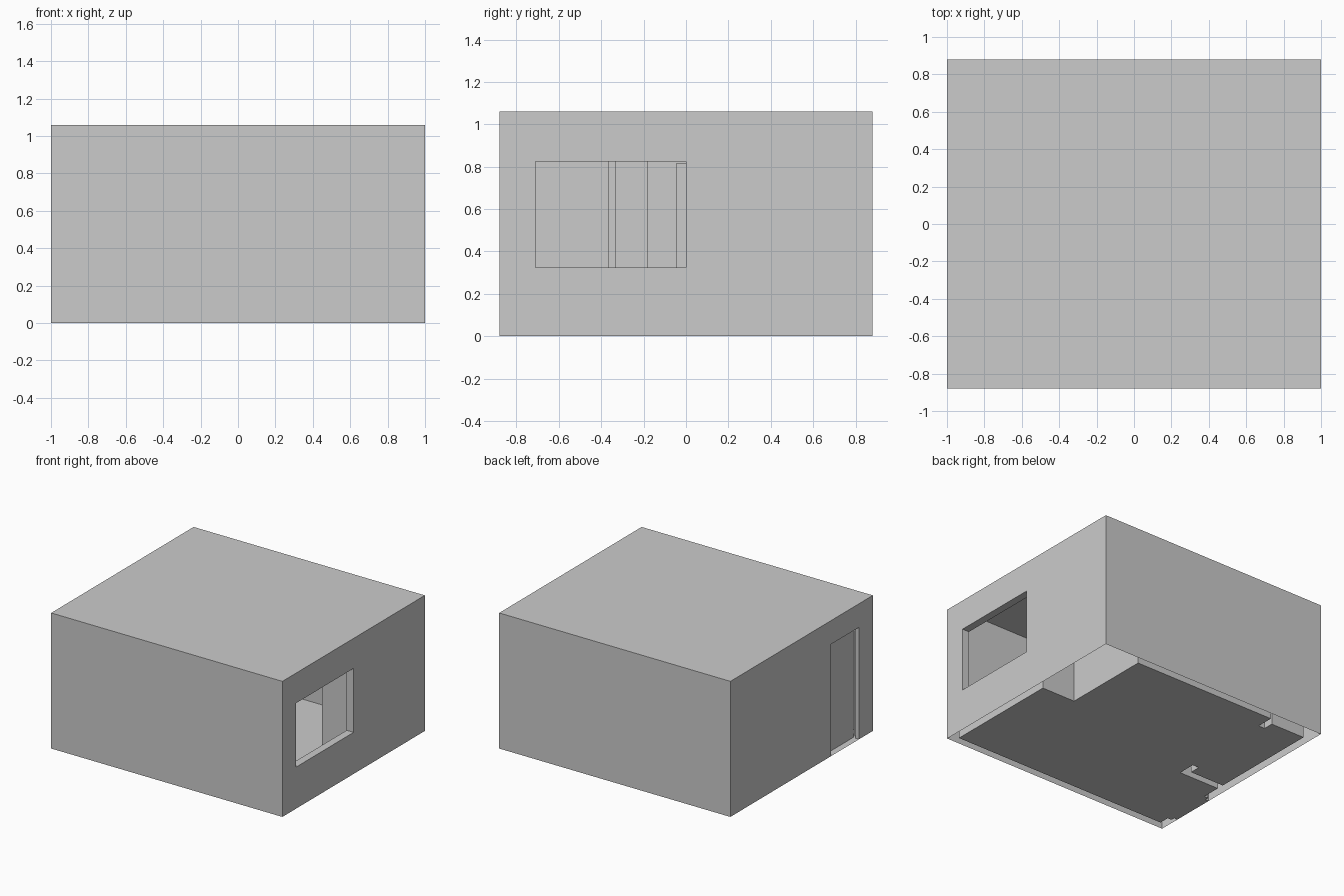
import bpy, bmesh

if "Cube" in bpy.data.objects:
    bpy.data.objects.remove(bpy.data.objects["Cube"])

TOP = 1.06          # overall height
CEIL = 1.055        # underside of the roof sheet
W = (-0.71, 0.0, 0.325, 0.825)     # window: y0, y1, z0, z1
D = (-0.71, -0.365, 0.0, 0.875)    # doorway
R = (-0.74, -0.335, 0.0, 0.9)      # wider door rebate on the room side
P = (-0.045, 0.685, 0.0, 0.815)    # opening in the partition


def make(name, faces):
    bm = bmesh.new()
    for f in faces:
        bm.faces.new([bm.verts.new(p) for p in f])
    bmesh.ops.remove_doubles(bm, verts=bm.verts, dist=0.0001)
    bmesh.ops.recalc_face_normals(bm, faces=bm.faces)
    me = bpy.data.meshes.new(name)
    bm.to_mesh(me)
    bm.free()
    ob = bpy.data.objects.new(name, me)
    bpy.context.collection.objects.link(ob)
    return ob


def rect_x(x, y0, y1, z0, z1):
    return [(x, y0, z0), (x, y1, z0), (x, y1, z1), (x, y0, z1)]


def wall(a, b, z0=0.0, z1=CEIL):
    return [(*a, z0), (*b, z0), (*b, z1), (*a, z1)]


def holed(x, y0, y1, z0, z1, hole):
    """Wall facing x made of strips around a rectangular hole."""
    a, b, c, d = hole
    strips = [(y0, a, z0, z1), (b, y1, z0, z1), (a, b, d, z1)]
    if c > z0:
        strips.append((a, b, z0, c))
    return [rect_x(x, *s) for s in strips]


def reveal(x0, x1, hole, sides="lrtb"):
    """Lining of an opening between two wall skins."""
    a, b, c, d = hole
    out = {"l": wall((x0, a), (x1, a), c, d), "r": wall((x0, b), (x1, b), c, d)}
    for k, z in (("b", c), ("t", d)):
        out[k] = [(x0, a, z), (x1, a, z), (x1, b, z), (x0, b, z)]
    return [out[s] for s in sides]


def box(x0, x1, y0, y1, z0, z1):
    c = [(x0, y0), (x1, y0), (x1, y1), (x0, y1)]
    sides = [wall(c[i], c[(i + 1) % 4], z0, z1) for i in range(4)]
    return sides + [[(*p, z) for p in c] for z in (z0, z1)]


# outer wall skin, open underneath
outer = [wall((-1, y), (1, y)) for y in (-0.88, 0.88)]
outer += holed(1, -0.88, 0.88, 0, CEIL, W) + holed(-1, -0.88, 0.88, 0, CEIL, D)
make("outer_walls", outer)

# roof sheet
make("roof", box(-1, 1, -0.88, 0.88, CEIL, TOP))

# floor outline: corner shaft, small side room with partition, doorway
main = [(0.94, -0.82), (0.94, 0.11), (0.65, 0.11), (0.65, 0.82),
        (-0.585, 0.82), (-0.585, P[1])]
side_room = [(-0.64, P[1]), (-0.64, 0.765), (-0.935, 0.765), (-0.935, -0.13),
             (-0.64, -0.13), (-0.64, P[0])]
hall = [(-0.585, P[0]), (-0.585, -0.185), (-0.935, -0.185)]
door = [(-0.935, R[1]), (-0.97, R[1]), (-0.97, D[1]), (-1, D[1]),
        (-1, D[0]), (-0.97, D[0]), (-0.97, R[0]), (-0.935, R[0])]
end = [(-0.935, -0.82)]
outline = main + side_room + hall + door + end
make("floor", [[(x, y, 0) for x, y in outline]])

# inner wall skin following the floor outline
inner = holed(0.94, -0.82, 0.11, 0, CEIL, W)
for chain in (main[1:], side_room, hall + door[:1], door[-1:] + end + main[:1]):
    inner += [wall(p, q) for p, q in zip(chain, chain[1:])]
inner.append(rect_x(-0.935, R[0], R[1], R[3], CEIL))
make("inner_walls", inner)

# partition opening: header skins and lining
make("partition_header",
     [rect_x(x, P[0], P[1], P[3], CEIL) for x in (-0.585, -0.64)]
     + reveal(-0.64, -0.585, P, "lrt"))

# window lining
make("window_reveal", reveal(0.94, 1, W))

# stepped door frame and closed leaf
make("door_frame", reveal(-1, -0.97, D, "lrt") + reveal(-0.97, -0.935, R, "lrt")
     + holed(-0.97, R[0], R[1], 0, R[3], D))
make("door_leaf", box(-0.95, -0.94, D[0], D[1], 0.001, D[3]))
